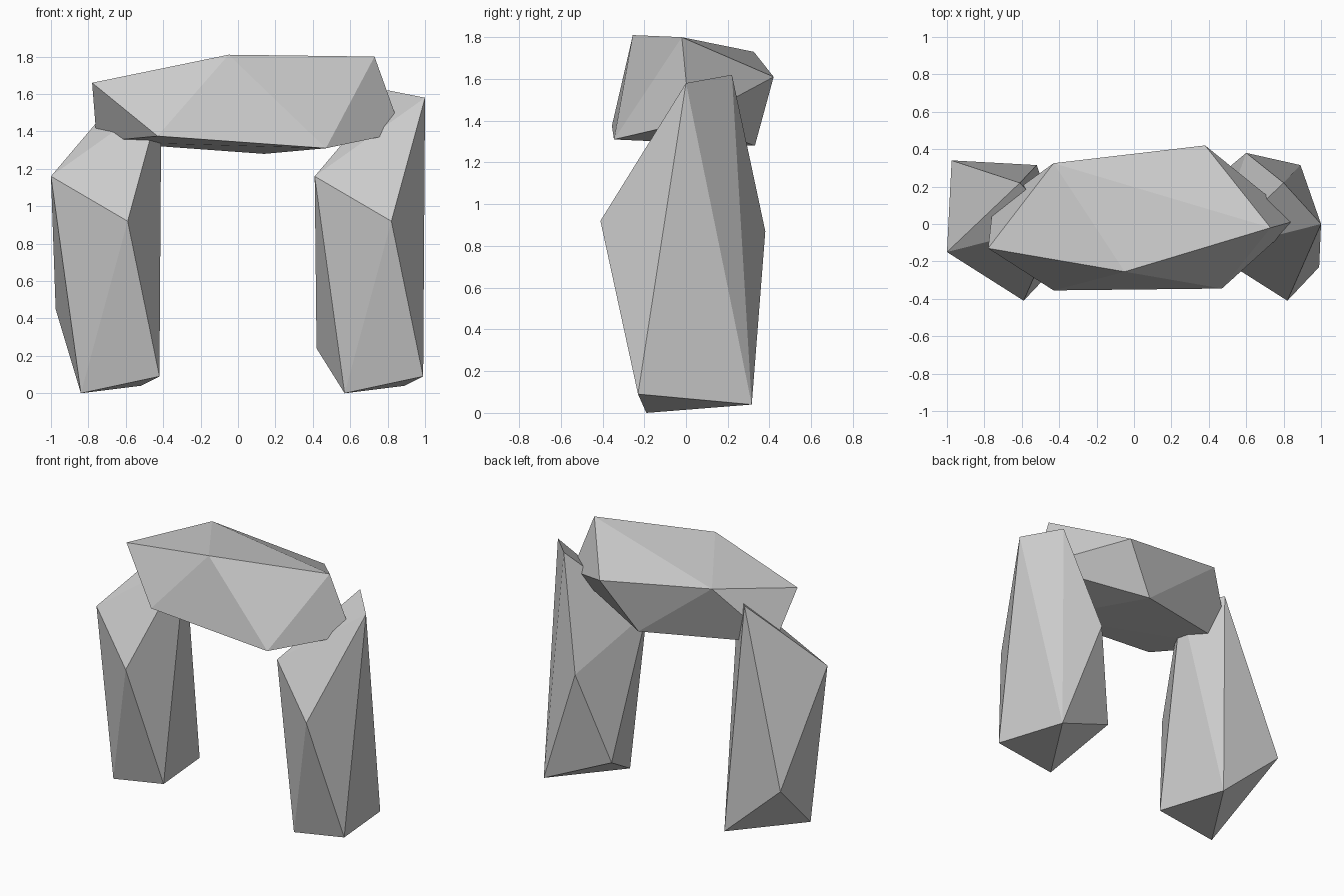
import bpy
import bmesh

if "Cube" in bpy.data.objects:
    bpy.data.objects.remove(bpy.data.objects["Cube"])


def stone(name, corners, shift=0.0):
    """Rough-hewn block: convex hull around a few corner points."""
    bm = bmesh.new()
    for x, y, z in corners:
        bm.verts.new((x + shift, y, z))
    res = bmesh.ops.convex_hull(bm, input=bm.verts[:])
    loose = [v for v in bm.verts if not v.link_faces]
    bmesh.ops.delete(bm, geom=loose, context='VERTS')
    bmesh.ops.recalc_face_normals(bm, faces=bm.faces[:])
    mesh = bpy.data.meshes.new(name)
    bm.to_mesh(mesh)
    bm.free()
    obj = bpy.data.objects.new(name, mesh)
    bpy.context.collection.objects.link(obj)
    return obj


# Corners shared by both upright stones (at the right stone's position)
upright = [
    (0.41, -0.15, 1.16), (0.82, -0.41, 0.92),
    (1.00, 0.00, 1.58), (0.80, 0.22, 1.62),
    (0.57, -0.19, 0.00), (0.99, -0.23, 0.09), (0.89, 0.315, 0.04),
]

# Upright stones, differing only in their rear outer corners
stone("right_upright", upright + [(0.42, 0.23, 0.24), (0.60, 0.38, 0.87)])
stone("left_upright", upright + [(0.435, 0.34, 0.45)], shift=-1.41)

# Lintel resting across the uprights
stone("lintel", [
    (-0.78, -0.13, 1.66), (-0.05, -0.255, 1.81), (0.73, -0.02, 1.80),
    (0.38, 0.42, 1.61), (-0.43, 0.325, 1.73),
    (-0.43, -0.355, 1.375), (0.47, -0.345, 1.31), (0.14, 0.33, 1.28),
    (-0.755, 0.09, 1.345), (0.875, 0.02, 1.395),
])
